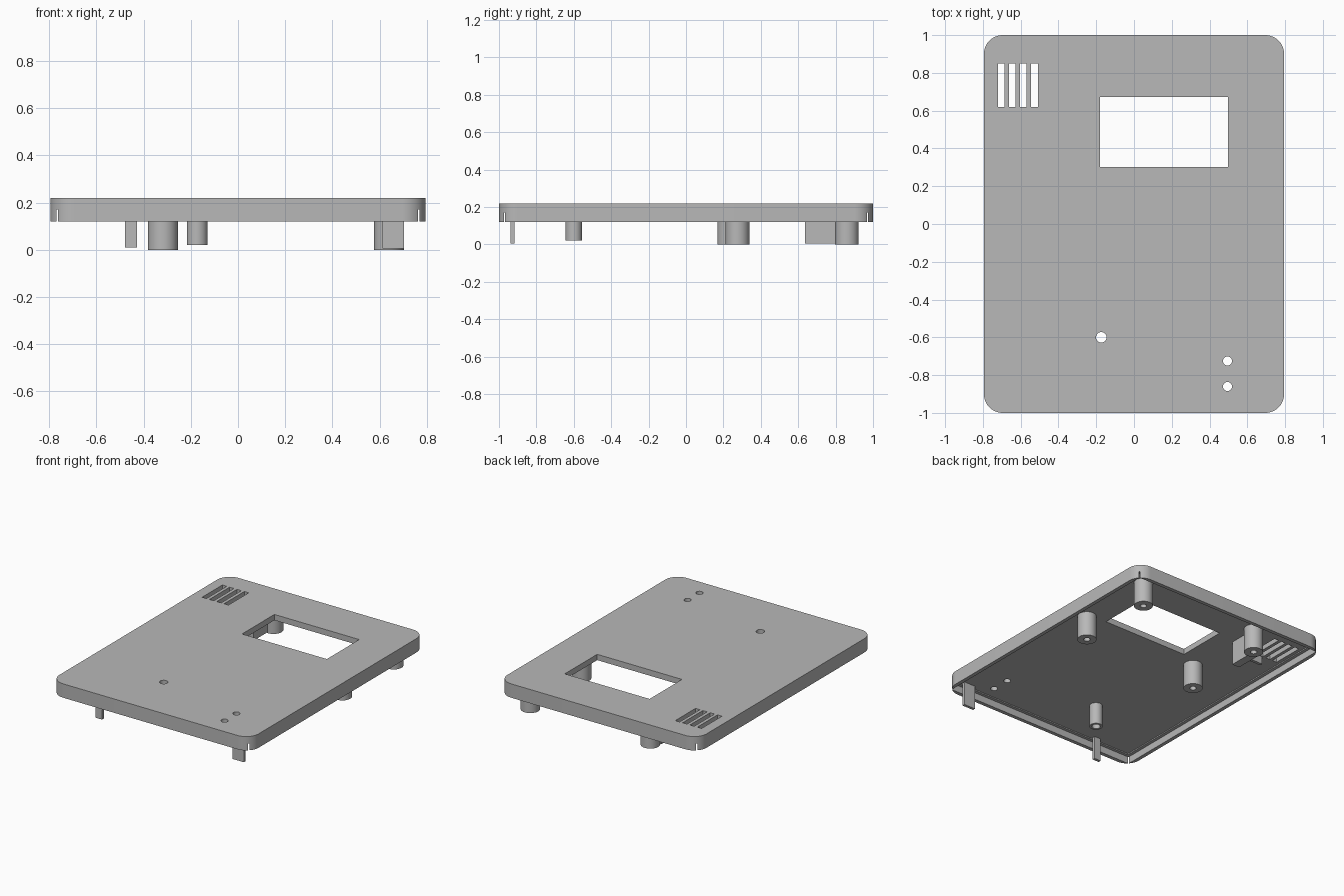
import bpy, bmesh, math
from mathutils import Matrix, Vector

if "Cube" in bpy.data.objects:
    bpy.data.objects.remove(bpy.data.objects["Cube"])

# One plain grey plastic
grey = bpy.data.materials.new("grey_plastic")
grey.use_nodes = True
colour = (0.48, 0.48, 0.48, 1)
grey.diffuse_color = colour
grey.node_tree.nodes["Principled BSDF"].inputs["Base Color"].default_value = colour

TOP, RIM, CEILING = 0.22, 0.12, 0.17
HALF_X, HALF_Y = 0.795, 1.0


def finish(name, bm):
    mesh = bpy.data.meshes.new(name)
    bmesh.ops.recalc_face_normals(bm, faces=bm.faces)
    bm.to_mesh(mesh)
    bm.free()
    mesh.materials.append(grey)
    obj = bpy.data.objects.new(name, mesh)
    bpy.context.collection.objects.link(obj)
    return obj


def box(name, x0, x1, y0, y1, z0, z1):
    bm = bmesh.new()
    size = Vector((x1 - x0, y1 - y0, z1 - z0))
    centre = Vector((x0 + x1, y0 + y1, z0 + z1)) / 2
    bmesh.ops.create_cube(bm, size=1, matrix=Matrix.Translation(centre) @ Matrix.Diagonal(size.to_4d()))
    return finish(name, bm)


def cylinder(name, x, y, r, z0, z1):
    bm = bmesh.new()
    bmesh.ops.create_cone(bm, cap_ends=True, segments=40, radius1=r, radius2=r, depth=z1 - z0,
                          matrix=Matrix.Translation((x, y, (z0 + z1) / 2)))
    return finish(name, bm)


def cut(obj, cutter):
    cutter.hide_render = True
    mod = obj.modifiers.new("cut", "BOOLEAN")
    mod.operation, mod.solver, mod.object = "DIFFERENCE", "EXACT", cutter
    bpy.context.view_layer.objects.active = obj
    bpy.ops.object.modifier_apply(modifier=mod.name)
    bpy.data.objects.remove(cutter)


def smooth(obj):
    bpy.ops.object.select_all(action="DESELECT")
    obj.select_set(True)
    bpy.context.view_layer.objects.active = obj
    bpy.ops.object.shade_smooth_by_angle(angle=math.radians(30))


# Lid: block with rounded upright corners
lid = box("lid", -HALF_X, HALF_X, -HALF_Y, HALF_Y, RIM, TOP)
bm = bmesh.new()
bm.from_mesh(lid.data)
upright = [e for e in bm.edges if abs(e.verts[0].co.z - e.verts[1].co.z) > 0.01]
bmesh.ops.bevel(bm, geom=upright, offset=0.1, segments=12, profile=0.5, affect="EDGES")
bm.to_mesh(lid.data)
bm.free()

# Square-cornered pocket that just slits the corners, then a shallow step
for wall, ceiling in ((0.027, CEILING), (0.05, CEILING + 0.008)):
    x, y = HALF_X - wall, HALF_Y - wall
    cut(lid, box("pocket", -x, x, -y, y, 0, ceiling))

# Screen window, vent slots and round holes
cut(lid, box("window", -0.18, 0.497, 0.303, 0.672, 0, 1))
for i in range(4):
    x = -0.72 + i * 0.0585
    cut(lid, box("slot", x, x + 0.035, 0.619, 0.85, 0, 1))
for x, y, r in ((-0.173, -0.6, 0.028), (0.495, -0.725, 0.024), (0.495, -0.86, 0.024)):
    cut(lid, cylinder("hole", x, y, r, 0, 1))
smooth(lid)

# Screw bosses with blind holes
for name, x, y in (("back_left", 0.64, 0.86), ("middle_left", 0.64, 0.275),
                   ("back_right", -0.318, 0.86), ("middle_right", -0.318, 0.232)):
    boss = cylinder(name + "_boss", x, y, 0.0635, 0, 0.19)
    cut(boss, cylinder("bore", x, y, 0.022, -0.1, 0.12))
    smooth(boss)

# Button guide tube
tube = cylinder("button_tube", -0.173, -0.6, 0.044, 0.02, 0.19)
cut(tube, cylinder("bore", -0.173, -0.6, 0.028, -0.1, 0.3))
smooth(tube)

# Front clips
box("left_clip", 0.613, 0.703, -0.938, -0.918, 0.005, 0.19)
box("right_clip", -0.479, -0.428, -0.938, -0.918, 0.01, 0.19)

# Sensor bracket beside the vents
box("bracket_block", -0.381, -0.322, 0.635, 0.83, 0.006, 0.19)
box("bracket_rib", -0.6, -0.381, 0.592, 0.614, 0.122, 0.19)
